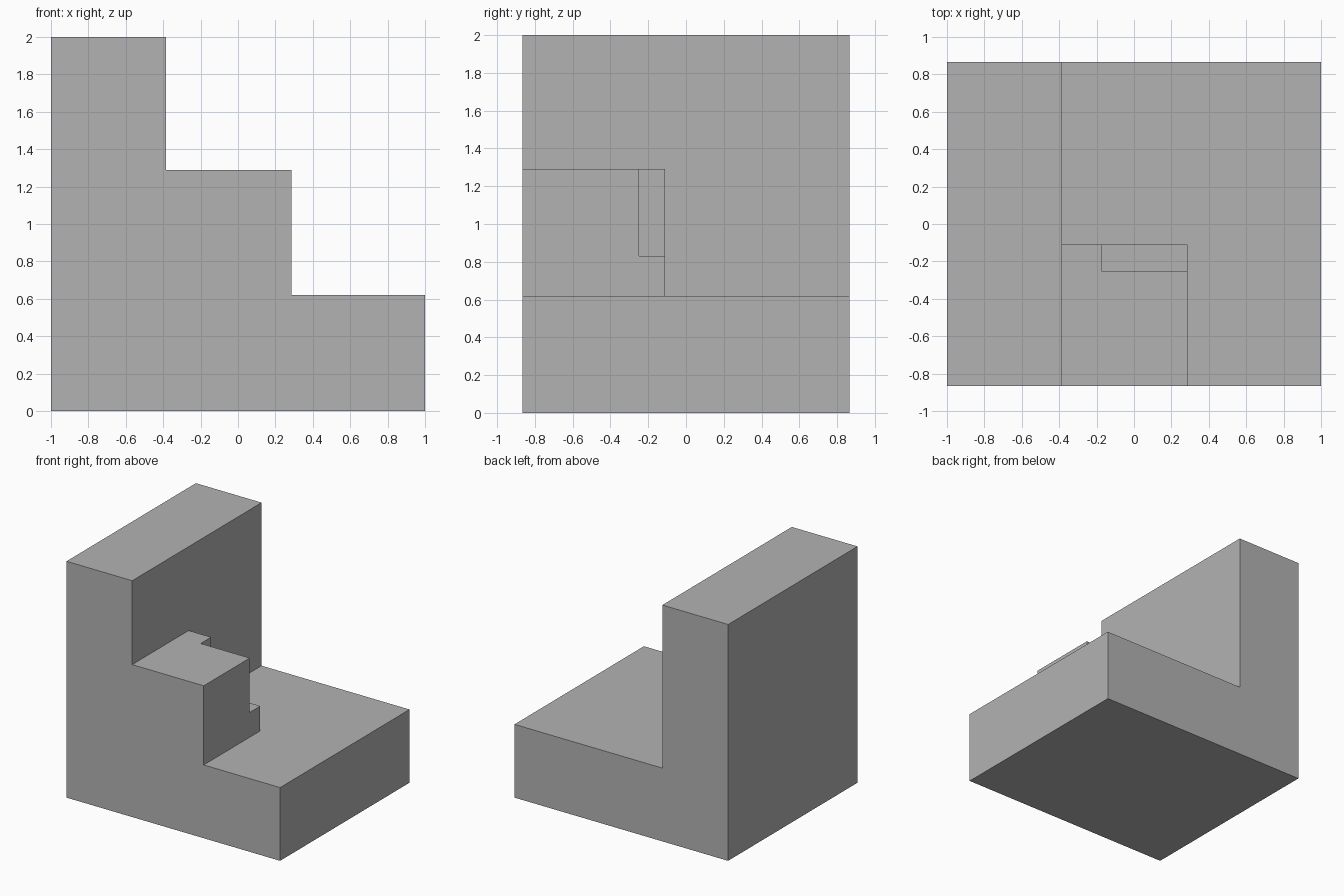
import bpy
import bmesh
from mathutils import Vector

if "Cube" in bpy.data.objects:
    bpy.data.objects.remove(bpy.data.objects["Cube"], do_unlink=True)

# Shared levels of the stepped block
HALF_DEPTH = 0.865
WALL_X, STEP_X = -0.385, 0.285
BASE_Z, STEP_Z, TOP_Z = 0.62, 1.29, 2.0
STEP_BACK = -0.11

grey = bpy.data.materials.new("plain grey")
grey.use_nodes = True
grey.diffuse_color = (0.45, 0.45, 0.45, 1)
grey.node_tree.nodes["Principled BSDF"].inputs["Base Color"].default_value = grey.diffuse_color


def extrude_profile(name, points, y0, y1):
    """Extrude an outline in the xz plane from y0 to y1."""
    bm = bmesh.new()
    face = bm.faces.new([bm.verts.new((x, y0, z)) for x, z in points])
    result = bmesh.ops.extrude_face_region(bm, geom=[face])
    moved = [v for v in result["geom"] if isinstance(v, bmesh.types.BMVert)]
    bmesh.ops.translate(bm, verts=moved, vec=Vector((0, y1 - y0, 0)))
    bmesh.ops.recalc_face_normals(bm, faces=bm.faces)
    mesh = bpy.data.meshes.new(name)
    bm.to_mesh(mesh)
    bm.free()
    mesh.materials.append(grey)
    obj = bpy.data.objects.new(name, mesh)
    bpy.context.collection.objects.link(obj)
    return obj


def box_cutter(name, low, high):
    outline = [(low[0], low[2]), (high[0], low[2]), (high[0], high[2]), (low[0], high[2])]
    cutter = extrude_profile(name, outline, low[1], high[1])
    cutter.hide_render = True
    return cutter


# Staircase outline through the full depth
block = extrude_profile("stepped_block", [
    (-1, 0), (1, 0), (1, BASE_Z), (STEP_X, BASE_Z), (STEP_X, STEP_Z),
    (WALL_X, STEP_Z), (WALL_X, TOP_Z), (-1, TOP_Z)], -HALF_DEPTH, HALF_DEPTH)

# Clear the rear of the middle step, then notch its back corner
cutters = [
    box_cutter("rear_cutter", (WALL_X, STEP_BACK, BASE_Z), (1.2, 1, 1.6)),
    box_cutter("notch_cutter", (-0.175, -0.25, 0.83), (0.5, 0, 1.6)),
]
for cutter in cutters:
    cut = block.modifiers.new(cutter.name, "BOOLEAN")
    cut.operation = "DIFFERENCE"
    cut.solver = "EXACT"
    cut.object = cutter

# Bake the cuts and merge coplanar faces
depsgraph = bpy.context.evaluated_depsgraph_get()
bm = bmesh.new()
bm.from_object(block, depsgraph)
bmesh.ops.remove_doubles(bm, verts=bm.verts, dist=0.0005)
bmesh.ops.dissolve_limit(bm, angle_limit=0.01, verts=bm.verts, edges=bm.edges)
block.modifiers.clear()
bm.to_mesh(block.data)
bm.free()
for cutter in cutters:
    bpy.data.objects.remove(cutter, do_unlink=True)
